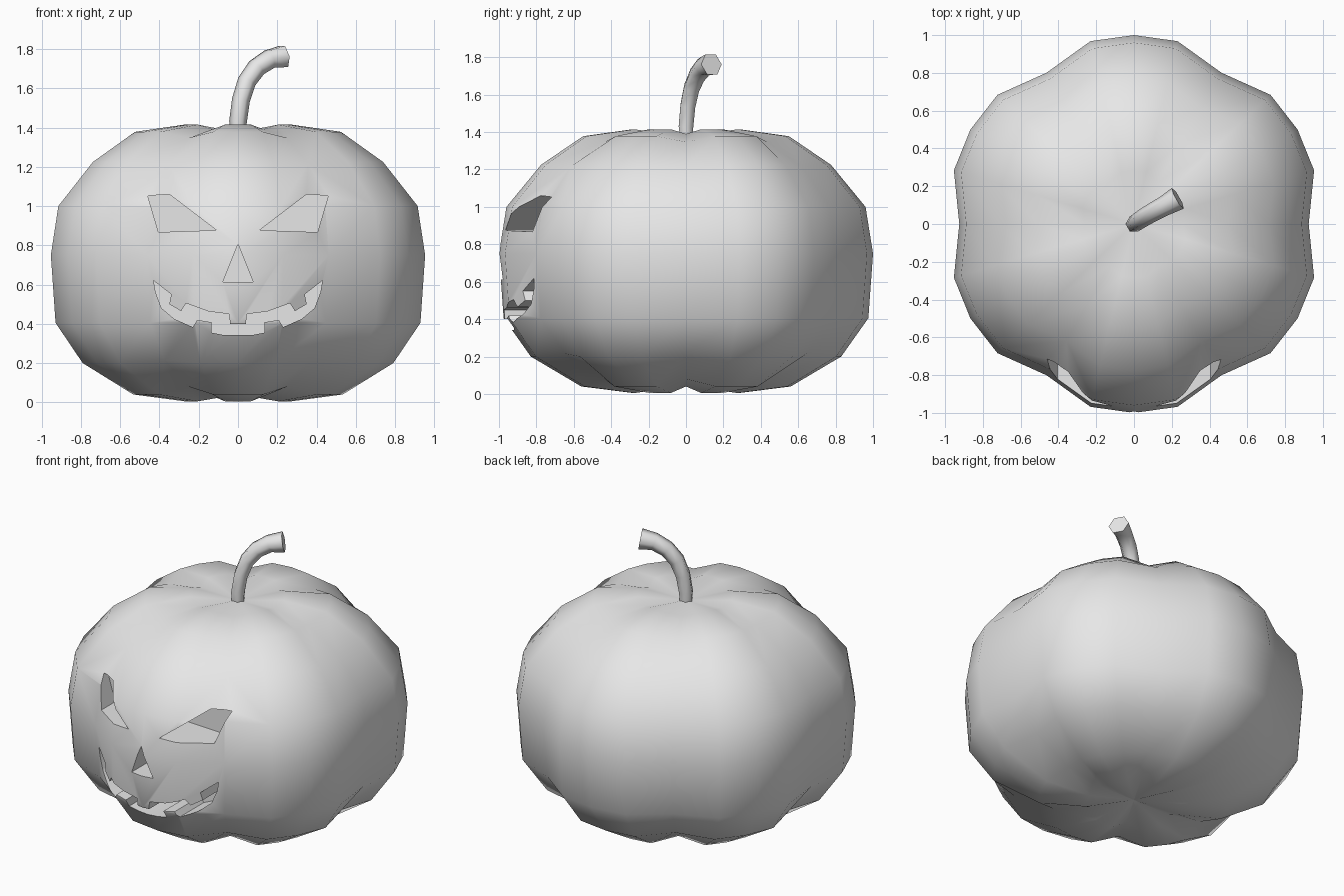
import bpy, bmesh
from math import sin, cos, radians
from mathutils import Vector

if "Cube" in bpy.data.objects:
    bpy.data.objects.remove(bpy.data.objects["Cube"], do_unlink=True)

GREY = (0.8, 0.8, 0.8, 1)
material = bpy.data.materials.new("plain grey")
material.use_nodes = True
material.diffuse_color = GREY
material.node_tree.nodes["Principled BSDF"].inputs["Base Color"].default_value = GREY


def make_object(name, bm):
    bmesh.ops.recalc_face_normals(bm, faces=bm.faces)
    mesh = bpy.data.meshes.new(name)
    bm.to_mesh(mesh)
    bm.free()
    mesh.materials.append(material)
    obj = bpy.data.objects.new(name, mesh)
    bpy.context.collection.objects.link(obj)
    return obj


def activate(obj):
    bpy.ops.object.select_all(action='DESELECT')
    obj.select_set(True)
    bpy.context.view_layer.objects.active = obj


def smooth(obj):
    activate(obj)
    bpy.ops.object.shade_smooth_by_angle(angle=radians(40))


def bridge(bm, rings):
    for a, b in zip(rings, rings[1:]):
        for i in range(len(a)):
            j = (i + 1) % len(a)
            bm.faces.new((a[i], a[j], b[j], b[i]))


def fan(bm, ring, tip):
    centre = bm.verts.new(tip)
    for i in range(len(ring)):
        bm.faces.new((ring[i - 1], ring[i], centre))


# Ribbed body: lobe radius, lobe height, groove radius ratio, groove height
PROFILE = [(.285, .005, .91, .04), (.56, .04, .90, .08), (.83, .20, .90, .215),
           (.975, .405, .92, .405), (1, .75, .925, .75), (.96, 1.0, .925, 1.0),
           (.775, 1.225, .92, 1.215), (.55, 1.378, .91, 1.347), (.285, 1.415, .91, 1.39)]
LOBES = 6
bm = bmesh.new()
rings = []
for radius, z, ratio, groove_z in PROFILE:
    ring = []
    for lobe in range(LOBES):
        mid = 30 + lobe * 60
        for offset, scale, height in ((-13.4, .995, z), (0, 1, z), (13.4, .995, z),
                                      (30, ratio, groove_z)):
            a = radians(mid + offset)
            ring.append(bm.verts.new((radius * scale * cos(a), radius * scale * sin(a), height)))
    rings.append(ring)
bridge(bm, rings)
fan(bm, rings[0], (0, 0, .04))
fan(bm, rings[-1], (0, 0, 1.375))
body = make_object("pumpkin_body", bm)


# Carved face: flat-backed recesses cut straight in from the front
def carve(name, outline):
    bm = bmesh.new()
    front, back = ([bm.verts.new((x, y, z)) for x, z in outline] for y in (-1.3, -.68))
    bridge(bm, [front, back])
    bm.faces.new(front)
    bm.faces.new(back)
    cutter = make_object(name, bm)
    cutter.hide_render = True
    activate(body)
    mod = body.modifiers.new(name, 'BOOLEAN')
    mod.operation = 'DIFFERENCE'
    mod.solver = 'EXACT'
    mod.object = cutter
    bpy.ops.object.modifier_apply(modifier=name)
    bpy.data.objects.remove(cutter, do_unlink=True)


EYE = [(.11, .877), (.35, 1.06), (.46, 1.052), (.405, .867)]
NOSE = [(0, .805), (.077, .613), (-.077, .613)]
HALF_MOUTH = [(.04, .40), (.045, .45), (.15, .463), (.265, .505), (.29, .465), (.35, .50),
              (.34, .55), (.43, .62), (.42, .56), (.39, .48), (.325, .425), (.23, .383),
              (.208, .42), (.135, .408), (.135, .355), (.07, .342)]
for side, name in ((1, "left_eye_cut"), (-1, "right_eye_cut")):
    carve(name, [(side * x, z) for x, z in EYE])
carve("nose_cut", NOSE)
carve("mouth_cut", HALF_MOUTH + [(-x, z) for x, z in reversed(HALF_MOUTH)])
smooth(body)

# Curved stem: six-sided tube along a bent path
PATH = [(0, 0, 1.36), (0, 0, 1.43), (.015, .01, 1.54), (.045, .03, 1.635),
        (.095, .06, 1.705), (.16, .095, 1.748), (.232, .136, 1.762)]
RADII = [.04, .045, .046, .048, .05, .053, .063]
SIDES = 6
points = [Vector(p) for p in PATH]
across = Vector((-.5, .866, 0))
bm = bmesh.new()
rings = []
for i, (p, r) in enumerate(zip(points, RADII)):
    along = (points[min(i + 1, len(points) - 1)] - points[max(i - 1, 0)]).normalized()
    side = (across - along * across.dot(along)).normalized()
    up = along.cross(side)
    rings.append([bm.verts.new(p + r * (side * cos(radians(k * 360 / SIDES))
                                        + up * sin(radians(k * 360 / SIDES))))
                  for k in range(SIDES)])
bridge(bm, rings)
bm.faces.new(rings[0])
bm.faces.new(rings[-1])
stem = make_object("stem", bm)
activate(stem)
bpy.ops.object.shade_smooth_by_angle(angle=radians(65))
